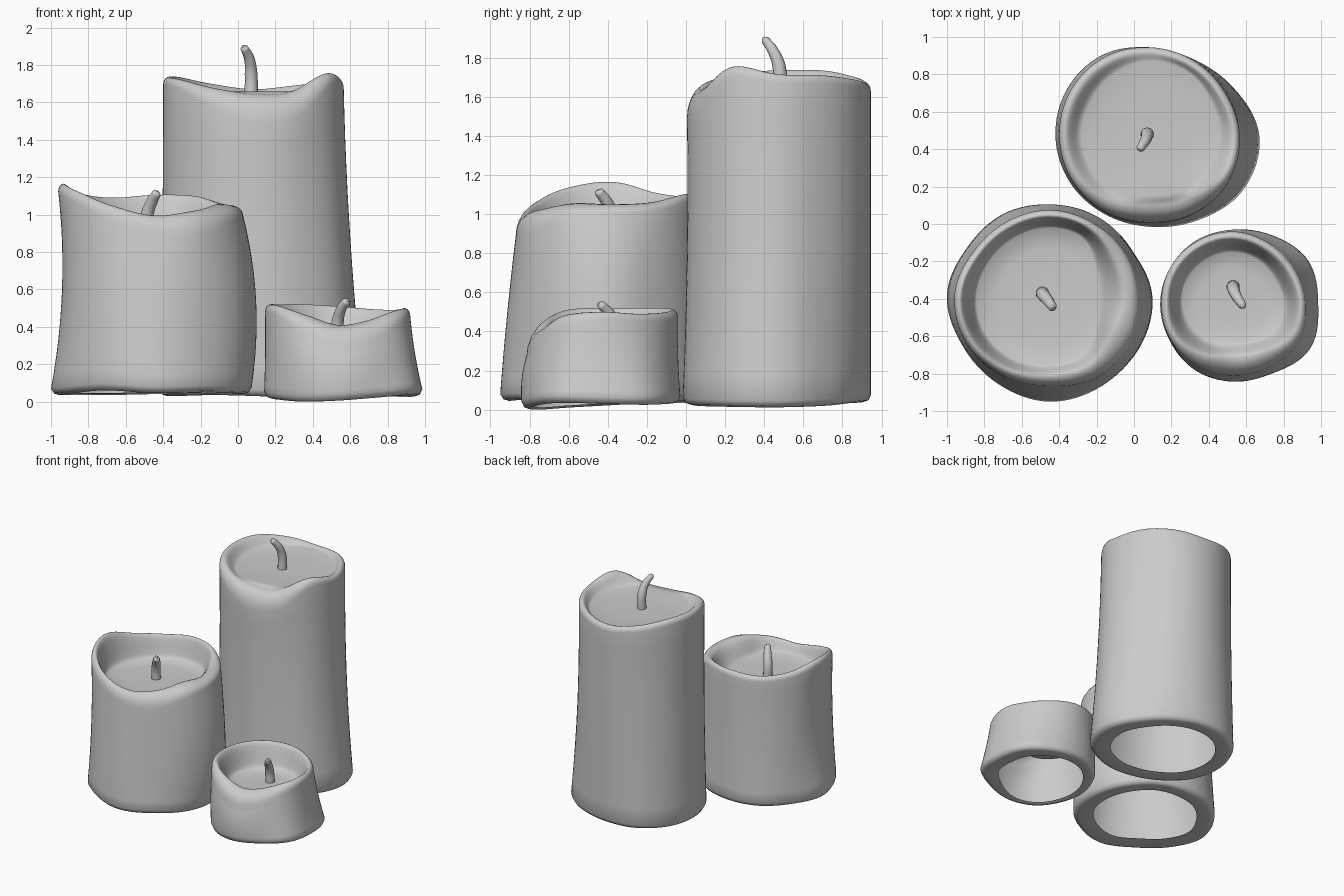
import bpy, bmesh, math

N = 96  # segments around each candle

wax = bpy.data.materials.new("plain_grey")
wax.diffuse_color = (0.6, 0.6, 0.6, 1)


def around(vals, a):
    """Smooth periodic lookup of evenly spaced values at angle a."""
    n = len(vals)
    u = a / (2 * math.pi) * n
    i = int(u)
    t = u - i
    p0, p1, p2, p3 = (vals[(i + k - 1) % n] for k in range(4))
    return p1 + 0.5 * t * (p2 - p0 + t * (2 * p0 - 5 * p1 + 4 * p2 - p3
                           + t * (3 * (p1 - p2) + p3 - p0)))


def candle(name, centre, base, mid, top, rim, drop, inset, pool, foot, hole, pool_z):
    """Open-bottomed melted wax shell; lists hold evenly spaced values from +x round."""
    bm = bmesh.new()
    columns = []
    for k in range(N):
        a = 2 * math.pi * k / N
        r0, r1, r2, rz, dr, w, rp, zb, h = (
            around(v, a) for v in (base, mid, top, rim, drop, inset, pool, foot, hole))
        # bottom rim folding inwards
        prof = [(r0 * h, zb + 0.012), (r0 * 0.92, zb), (r0 * 0.97, zb + 0.008), (r0, zb + 0.035)]
        # side wall, quadratic through base, middle and top radii
        z0, z1 = zb + 0.035, rz - dr
        for j in range(1, 13):
            t = j / 12
            r = r0 * (1 - t) * (1 - 2 * t) + 4 * r1 * t * (1 - t) + r2 * t * (2 * t - 1)
            prof.append((r, z0 + (z1 - z0) * t))
        # rounded shoulder up to the rim
        for j in range(1, 6):
            q = j / 5 * math.pi / 2
            prof.append((r2 - w * (1 - math.cos(q)), z1 + dr * math.sin(q)))
        # inner wall easing down into the wax pool
        ri = r2 - w
        for j in range(1, 9):
            t = j / 8
            s = t * t * (3 - 2 * t)
            prof.append((ri + (rp - ri) * t, rz + (pool_z + 0.012 - rz) * s))
        prof += [(rp * 0.7, pool_z + 0.003), (rp * 0.35, pool_z)]
        columns.append([bm.verts.new((centre[0] + r * math.cos(a), centre[1] + r * math.sin(a), z))
                        for r, z in prof])
    hub = bm.verts.new((*centre, pool_z))
    for k in range(N):
        c, d = columns[k], columns[(k + 1) % N]
        for j in range(len(c) - 1):
            bm.faces.new((c[j], d[j], d[j + 1], c[j + 1]))
        bm.faces.new((c[-1], d[-1], hub))
    me = bpy.data.meshes.new(name)
    bm.to_mesh(me)
    bm.free()
    me.materials.append(wax)
    me.shade_smooth()
    ob = bpy.data.objects.new(name, me)
    bpy.context.collection.objects.link(ob)


def wick(name, pts):
    """Bent tapered wick along x, y, z, radius points."""
    cu = bpy.data.curves.new(name, 'CURVE')
    cu.dimensions = '3D'
    cu.bevel_depth = 1.0
    cu.bevel_resolution = 4
    cu.use_fill_caps = True
    sp = cu.splines.new('BEZIER')
    sp.resolution_u = 8
    sp.bezier_points.add(len(pts) - 1)
    for bp, (x, y, z, r) in zip(sp.bezier_points, pts):
        bp.co = (x, y, z)
        bp.radius = r
        bp.handle_left_type = bp.handle_right_type = 'AUTO'
    cu.materials.append(wax)
    ob = bpy.data.objects.new(name, cu)
    bpy.context.collection.objects.link(ob)
    bpy.ops.object.select_all(action='DESELECT')
    ob.select_set(True)
    bpy.context.view_layer.objects.active = ob
    bpy.ops.object.convert(target='MESH')
    bpy.ops.object.shade_smooth()


# tall candle at the back, almost flat on top
candle("tall_candle", (0.08, 0.47),
       base=[.59, .52, .475, .475, .50, .505, .50, .49, .48, .485, .52, .58],
       mid=[.52, .48, .47, .475, .485, .49, .485, .475, .465, .465, .485, .52],
       top=[.485, .47, .47, .475, .485, .485, .48, .475, .47, .465, .48, .49],
       rim=[1.715, 1.71, 1.69, 1.67, 1.70, 1.735, 1.735, 1.72, 1.675, 1.645, 1.655, 1.755],
       drop=[.04, .04, .04, .04, .04, .04, .04, .04, .09, .15, .13, .06],
       inset=[.03, .03, .03, .03, .03, .03, .03, .035, .06, .09, .08, .04],
       pool=[.37, .38, .40, .40, .38, .36, .36, .35, .35, .32, .34, .35],
       foot=[.012, .02, .035, .04, .035, .03, .03, .03, .035, .03, .02, .015],
       hole=[.73] * 4, pool_z=1.645)
wick("tall_candle_wick", [(.07, .48, 1.63, .036), (.07, .477, 1.75, .034), (.06, .445, 1.835, .028),
                          (.034, .405, 1.89, .022), (.028, .395, 1.902, .008)])

# medium candle at the front left
candle("medium_candle", (-0.45, -0.38),
       base=[.52, .50, .49, .485, .50, .51, .55, .54, .55, .57, .56, .55],
       mid=[.545, .49, .47, .465, .47, .48, .49, .51, .525, .535, .535, .55],
       top=[.475, .46, .45, .455, .455, .47, .51, .515, .50, .49, .51, .50],
       rim=[1.05, 1.06, 1.10, 1.105, 1.09, 1.11, 1.165, 1.13, 1.05, .995, 1.02, 1.055],
       drop=[.05, .04, .04, .04, .04, .04, .04, .05, .08, .10, .12, .08],
       inset=[.07, .06, .03, .03, .03, .03, .03, .03, .04, .06, .08, .11],
       pool=[.25, .28, .35, .36, .36, .37, .39, .40, .39, .37, .36, .29],
       foot=[.04, .04, .045, .04, .035, .035, .035, .045, .06, .045, .05, .045],
       hole=[.73] * 4, pool_z=0.91)
wick("medium_candle_wick", [(-.49, -.37, .90, .036), (-.485, -.38, 1.0, .034), (-.46, -.41, 1.07, .030),
                            (-.435, -.445, 1.115, .024), (-.43, -.45, 1.125, .008)])

# small candle at the front right, flared on its right side
candle("small_candle", (0.53, -0.43),
       base=[.455, .465, .425, .40, .395, .39, .39, .39, .40, .41, .425, .475],
       mid=[.415, .415, .395, .39, .39, .39, .385, .39, .405, .41, .415, .435],
       top=[.39, .38, .38, .39, .39, .39, .385, .385, .385, .385, .39, .405],
       rim=[.50, .49, .495, .51, .52, .52, .52, .51, .46, .41, .43, .485],
       drop=[.04, .04, .04, .04, .04, .04, .04, .04, .09, .13, .11, .06],
       inset=[.03, .03, .03, .03, .03, .03, .03, .03, .07, .10, .09, .05],
       pool=[.27, .26, .27, .28, .28, .28, .27, .25, .23, .20, .22, .26],
       foot=[.03, .025, .03, .035, .035, .03, .02, .01, 0, .005, .02, .035],
       hole=[.70, .70, .73, .76, .82, .86, .84, .73], pool_z=0.315)
wick("small_candle_wick", [(.53, -.335, .30, .036), (.532, -.35, .42, .033), (.55, -.39, .49, .028),
                           (.58, -.435, .535, .022), (.588, -.447, .545, .008)])
